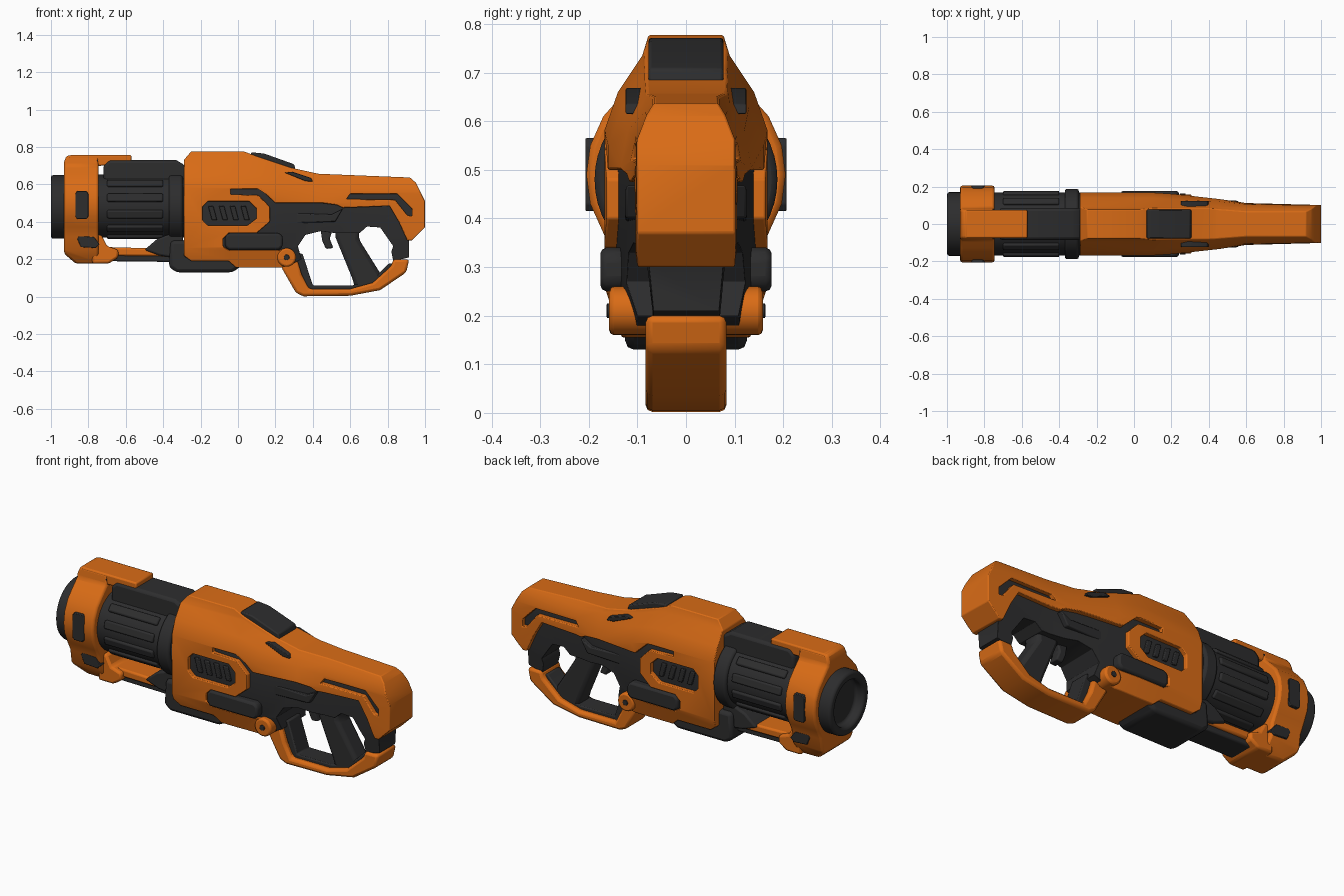
import bpy, bmesh, math
from mathutils import Matrix, Vector

if "Cube" in bpy.data.objects:
    bpy.data.objects.remove(bpy.data.objects["Cube"])


def material(name, rgb):
    m = bpy.data.materials.new(name)
    m.diffuse_color = (*rgb, 1)
    m.use_nodes = True
    m.node_tree.nodes["Principled BSDF"].inputs["Base Color"].default_value = m.diffuse_color
    return m


ORANGE = material("burnt orange", (0.70, 0.15, 0.008))
BLACK = material("charcoal", (0.026, 0.026, 0.027))


def make(name, bm, mat, bevel=0.0):
    bmesh.ops.recalc_face_normals(bm, faces=bm.faces[:])
    me = bpy.data.meshes.new(name)
    bm.to_mesh(me)
    bm.free()
    ob = bpy.data.objects.new(name, me)
    bpy.context.collection.objects.link(ob)
    finish(ob, mat, bevel)
    return ob


def finish(ob, mat, bevel):
    ob.data.materials.clear()
    ob.data.materials.append(mat)
    if bevel:
        b = ob.modifiers.new("bevel", 'BEVEL')
        b.width, b.segments = bevel, 2
        b.limit_method, b.angle_limit = 'ANGLE', math.radians(32)
    bpy.ops.object.select_all(action='DESELECT')
    ob.select_set(True)
    bpy.context.view_layer.objects.active = ob
    bpy.ops.object.shade_smooth_by_angle(angle=math.radians(32))


def loft(rings):
    bm = bmesh.new()
    vs = [[bm.verts.new(p) for p in r] for r in rings]
    n = len(vs[0])
    for a, b in zip(vs, vs[1:]):
        for i in range(n):
            bm.faces.new((a[i], a[(i + 1) % n], b[(i + 1) % n], b[i]))
    bm.faces.new(vs[0])
    bm.faces.new(vs[-1][::-1])
    return bm


def prism(name, pts, y, mat, bevel=0.01, y0=None):
    """Side outline (x, z) extruded from y0 (default -y) to y."""
    y0 = -y if y0 is None else y0
    return make(name, loft([[(x, v, z) for x, z in pts] for v in (y0, y)]), mat, bevel)


def both_sides(name, pts, y0, y1, mat, bevel=0.006):
    for side, s in (("right", -1), ("left", 1)):
        prism(f"{name}_{side}", pts, s * y1, mat, bevel, s * y0)


def cylinder(name, x0, x1, r, z, mat, bevel=0.012, n=48):
    rings = [[(x, r * math.cos(math.tau * i / n), z + r * math.sin(math.tau * i / n))
              for i in range(n)] for x in (x0, x1)]
    return make(name, loft(rings), mat, bevel)


def boolean(ob, cutter, op):
    m = ob.modifiers.new("cut", 'BOOLEAN')
    m.object, m.operation, m.solver = cutter, op, 'EXACT'
    dg = bpy.context.evaluated_depsgraph_get()
    me = bpy.data.meshes.new_from_object(ob.evaluated_get(dg))
    ob.modifiers.clear()
    ob.data = me
    bpy.data.objects.remove(cutter)


# Cross-sections of the whole body: x, then (half width, z) from top to bottom
SECTIONS = [
    (-0.35, [(.07, .80), (.09, .735), (.14, .66), (.168, .58), (.168, .26), (.12, .12)]),
    (0.10, [(.07, .80), (.09, .735), (.14, .66), (.168, .58), (.168, .26), (.12, .12)]),
    (0.22, [(.07, .75), (.09, .69), (.13, .63), (.16, .55), (.16, .26), (.12, .12)]),
    (0.45, [(.07, .67), (.09, .635), (.12, .58), (.135, .5), (.13, .3), (.10, .12)]),
    (0.60, [(.06, .66), (.085, .62), (.105, .57), (.112, .5), (.11, .3), (.09, .12)]),
    (1.05, [(.055, .65), (.08, .61), (.10, .56), (.10, .5), (.10, .34), (.08, .12)]),
]


def shell(name, outline, inset, mat, windows=(), bevel=0.01):
    """Lofted body trimmed to a side outline, with windows cut through."""
    rings = []
    for x, half in SECTIONS:
        p = [(w - inset, z - inset * 0.5) for w, z in half]
        rings.append([(x, w, z) for w, z in p] + [(x, -w, z) for w, z in p[::-1]])
    ob = make(name, loft(rings), mat)
    boolean(ob, prism("trim", outline, 0.5, mat, 0), 'INTERSECT')
    for w in windows:
        boolean(ob, prism("window", w, 0.5, mat, 0), 'DIFFERENCE')
    finish(ob, mat, bevel)
    return ob


# Orange outer shell, with vent window and stock slot
vent = [(-.19, .41), (-.16, .38), (.05, .38), (.10, .42), (.10, .47), (.06, .51),
        (-.16, .51), (-.19, .48)]
slot = [(.58, .522), (.60, .55), (.85, .55), (.93, .47), (.93, .43), (.905, .435), (.84, .518)]
shell("outer_shell", [
    (-.29, .73), (-.25, .777), (.03, .777), (.10, .75), (.28, .69), (.43, .657), (.92, .637),
    (.95, .61), (1.0, .51), (1.0, .37), (.93, .30), (.905, .30), (.86, .40), (.81, .485),
    (.56, .475), (.53, .49), (.45, .50), (.20, .50), (.12, .575), (-.04, .575), (-.04, .547),
    (.11, .542), (.17, .48), (.17, .40), (.10, .34), (-.05, .34), (-.08, .31), (-.08, .27),
    (-.05, .25), (.22, .25), (.26, .26), (.31, .22), (.29, .17), (.23, .155), (-.01, .155),
    (-.05, .19), (-.25, .19), (-.29, .22)], 0, ORANGE, (vent, slot), 0.009)

# Charcoal inner frame, seen through the windows and around the grip
shell("inner_frame", [
    (-.28, .62), (.25, .62), (.5, .59), (.90, .58), (.95, .5), (.95, .38), (.915, .31),
    (.915, .21), (.83, .19), (.82, .24), (.83, .27), (.76, .37), (.69, .375), (.65, .34),
    (.52, .34), (.44, .35), (.36, .33), (.32, .27), (.34, .20), (.28, .17), (-.28, .21)],
    0.025, BLACK)
for i in range(4):
    x = -.14 + i * .058
    both_sides(f"vent_rib_{i}", [(x, .41), (x + .028, .41), (x + .008, .485), (x - .02, .485)],
               .13, .155, BLACK, .004)
both_sides("side_pod", [(-.07, .27), (-.05, .25), (.22, .25), (.24, .27), (.24, .32),
                        (.22, .34), (-.05, .34), (-.07, .32)], .12, .176, BLACK, .012)
both_sides("frame_rail", [(.18, .42), (.22, .45), (.50, .44), (.56, .47), (.52, .40), (.22, .39)],
           .08, .125, BLACK)

# Sloped sight plate and side slots on top
prism("sight_plate", [(.06, .72), (.07, .772), (.14, .765), (.30, .708), (.31, .67)],
      .077, BLACK, .006)
both_sides("top_slot", [(.25, .663), (.29, .668), (.39, .635), (.40, .615), (.36, .618)],
           .08, .124, BLACK, .003)

# Grip, trigger and hand guard
prism("grip", [(.52, .38), (.65, .38), (.645, .31), (.77, .11), (.75, .05), (.63, .035),
               (.61, .10), (.52, .32)], .055, BLACK, .02)
prism("trigger", [(.44, .37), (.51, .37), (.49, .31), (.51, .26), (.47, .255), (.45, .30)],
      .03, BLACK, .008)
prism("hand_guard", [
    (.23, .16), (.31, .02), (.35, .002), (.60, .005), (.76, .035), (.90, .13), (.915, .20),
    (.83, .20), (.82, .165), (.72, .075), (.60, .042), (.38, .042), (.34, .12), (.31, .22)],
    .083, ORANGE, .014)
prism("guard_liner", [(.30, .23), (.345, .23), (.40, .06), (.61, .06), (.72, .09), (.81, .18),
                      (.84, .17), (.72, .06), (.60, .03), (.37, .03)], .055, BLACK, .006)
n = 24
disc = [(.26 + .05 * math.cos(math.tau * i / n), .21 + .05 * math.sin(math.tau * i / n))
        for i in range(n)]
prism("pivot_disc", disc, .158, ORANGE, .01)
prism("pivot_pin", [(.26 + (x - .26) * .3, .21 + (z - .21) * .3) for x, z in disc],
      .163, BLACK, .002)

# Barrel with lengthwise ribs, collar, top rail and muzzle
cylinder("barrel", -.78, -.28, .168, .485, BLACK)
for i in range(12):
    bm = bmesh.new()
    bmesh.ops.create_cube(bm, size=1, matrix=Matrix.Translation((0, 0, .485))
                          @ Matrix.Rotation(math.tau * (i + .5) / 12, 4, 'X')
                          @ Matrix.Translation((-.55, .165, 0))
                          @ Matrix.Diagonal((.30, .03, .045, 1)))
    make(f"barrel_rib_{i}", bm, BLACK, .008)
cylinder("collar", -.37, -.295, .188, .48, BLACK)
cylinder("rear_plug", -.31, -.25, .165, .48, BLACK)
prism("top_rail", [(-.72, .60), (-.72, .70), (-.69, .73), (-.33, .73), (-.28, .70), (-.28, .60)],
      .085, BLACK, .015)
muzzle = cylinder("muzzle", -1.0, -.90, .17, .48, BLACK, 0)
boolean(muzzle, cylinder("bore", -1.1, -.95, .125, .48, BLACK, 0), 'DIFFERENCE')
finish(muzzle, BLACK, .012)

# Orange front clamp: round sides, flat top, deep foot
half = [(.075, .755), (.085, .70), (.13, .655), (.17, .61), (.197, .55), (.205, .49),
        (.197, .43), (.17, .37), (.145, .32), (.135, .25), (.08, .177)]
yz = half + [(-y, z) for y, z in half[::-1]]
clamp = make("front_clamp", loft([[(x, y, z) for y, z in yz] for x in (-.93, -.745)]), ORANGE)
boolean(clamp, prism("clamp_trim", [(-.93, .72), (-.90, .80), (-.70, .80), (-.70, .10),
                                    (-.86, .17), (-.93, .23)], .5, ORANGE, 0), 'INTERSECT')
finish(clamp, ORANGE, .012)
both_sides("clamp_window", [(-.87, .43), (-.86, .415), (-.81, .415), (-.80, .43), (-.80, .55),
                            (-.81, .565), (-.86, .565), (-.87, .55)], .18, .207, BLACK, .003)
prism("top_plate", [(-.92, .69), (-.925, .735), (-.90, .757), (-.57, .757), (-.57, .72),
                    (-.60, .705), (-.73, .70)], .076, ORANGE, .008)
for i in range(3):
    x = -.875 + i * .048
    both_sides(f"plate_slot_{i}", [(x, .71), (x + .022, .71), (x + .032, .732), (x + .01, .732)],
               .07, .079, BLACK, 0)
prism("clamp_foot", [(-.78, .33), (-.78, .177), (-.69, .177), (-.64, .21), (-.64, .25),
                     (-.70, .27), (-.73, .33)], .11, ORANGE, .012)
both_sides("foot_window", [(-.86, .31), (-.84, .265), (-.76, .26), (-.74, .28), (-.77, .32),
                           (-.85, .325)], .11, .146, BLACK, .003)

# Lower rail and underside block joining clamp to body
prism("lower_rail", [(-.70, .22), (-.70, .265), (-.33, .255), (-.33, .215)], .085, ORANGE, .01)
prism("lower_rail_core", [(-.70, .19), (-.70, .235), (-.30, .235), (-.30, .185)], .07, BLACK, .008)
prism("rail_bracket", [(-.50, .25), (-.43, .31), (-.30, .36), (-.28, .20), (-.42, .22)],
      .10, BLACK, .01)
prism("underside_block", [(-.36, .30), (-.37, .16), (-.33, .13), (-.03, .13), (.02, .165),
                          (.02, .30)], .125, BLACK, .018)
